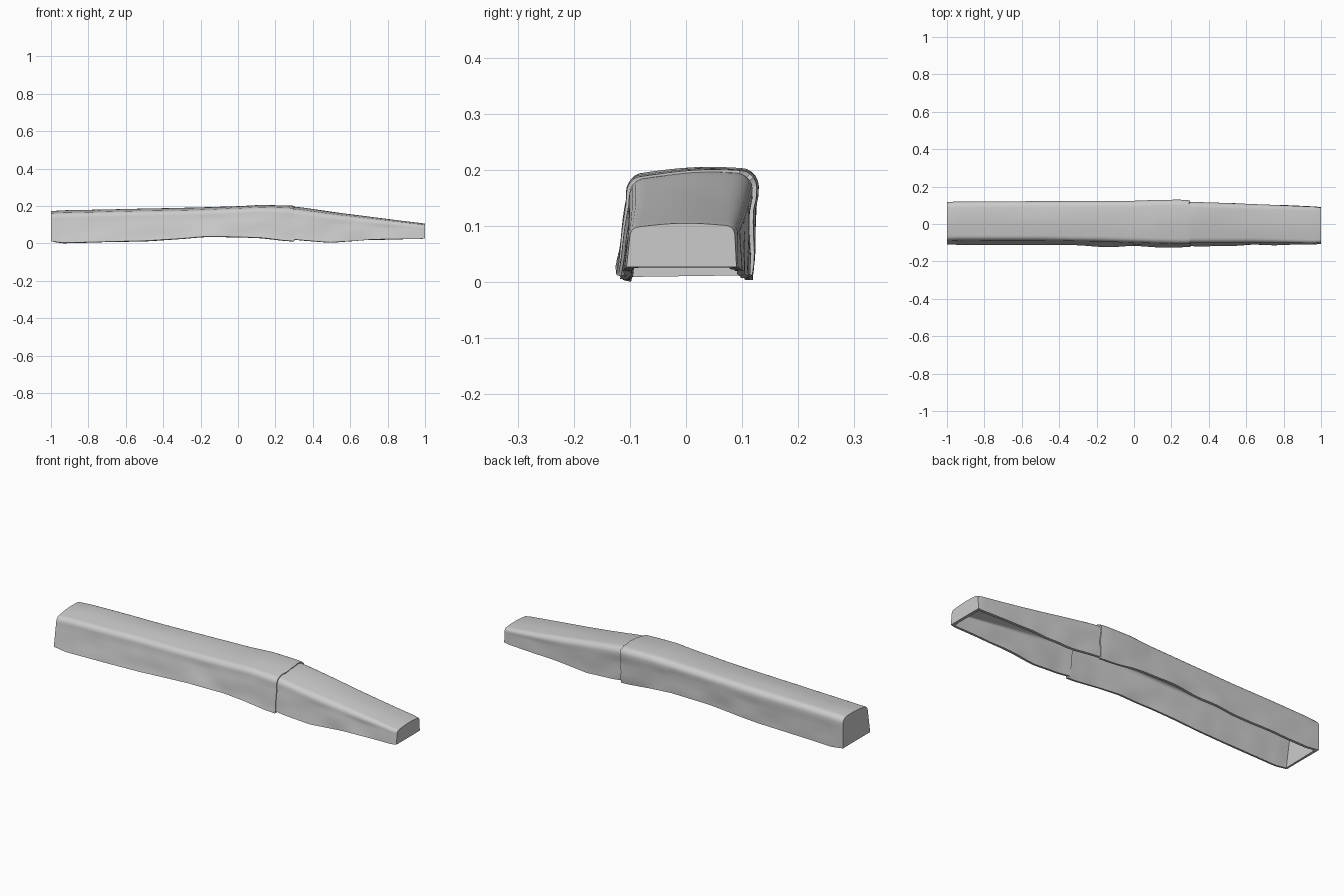
import bpy, bmesh, math
from mathutils import Vector, noise

if "Cube" in bpy.data.objects:
    bpy.data.objects.remove(bpy.data.objects["Cube"])

WALL = 0.014

# Stations along x: x, bottom z, top z, front bottom y, front top y, back top y, back bottom y
BODY = [(-1.0, .012, .174, -.110, -.090, .118, .118),
        (-.93, .003, .178, -.114, -.088, .120, .121),
        (-.50, .014, .187, -.116, -.089, .122, .120),
        (-.20, .034, .193, -.120, -.094, .123, .121),
        (0.0, .037, .200, -.124, -.100, .124, .120),
        (.12, .030, .207, -.127, -.104, .129, .121),
        (.25, .016, .204, -.130, -.107, .130, .120),
        (.305, .012, .202, -.126, -.106, .126, .118)]
NOSE = [(.295, .022, .198, -.121, -.101, .119, .112),
        (.35, .016, .192, -.121, -.102, .117, .114),
        (.50, .006, .171, -.119, -.102, .112, .114),
        (.70, .020, .144, -.115, -.102, .104, .105),
        (.97, .024, .109, -.110, -.103, .092, .094),
        (1.0, .027, .104, -.106, -.100, .087, .090)]


def station(table, x):
    """Smoothly interpolate the section values at x."""
    for a, b in zip(table, table[1:]):
        if x <= b[0]:
            t = max(0, (x - a[0]) / (b[0] - a[0]))
            return [p + (q - p) * t for p, q in zip(a, b)]
    return list(table[-1])


def outline(s):
    """Inverted-U section with rounded shoulders and a slightly tilted top."""
    x, zb, zt, fb, ft, kt, kb = s
    tilt = (zt - zb) * .07
    r = min(.03, (zt - zb) * .22)
    zf, zk = zt - tilt, zt - .003
    pts = []
    for i in range(8):
        t = i / 8
        pts.append((fb + (ft - fb) * t, zb + (zf - r - zb) * t))
    for i in range(6):
        a = math.pi / 2 * i / 5
        pts.append((ft + r - r * math.cos(a), zf - r + r * math.sin(a)))
    for i in range(1, 8):
        t = i / 8
        pts.append((ft + r + (kt - ft - 2 * r) * t,
                    zf + (zk - zf) * t + .005 * math.sin(math.pi * t)))
    for i in range(6):
        a = math.pi / 2 * i / 5
        pts.append((kt - r + r * math.sin(a), zk - r + r * math.cos(a)))
    for i in range(1, 9):
        t = i / 8
        pts.append((kt + (kb - kt) * t, zk - r + (zb - zk + r) * t))
    return pts


def dent(x, y, z, s):
    """Hammered waviness, strongest low on the side walls."""
    low = max(0, 1 - (z - s[1]) / (s[2] - s[1]))
    fade = min(1, (1 - abs(x)) / .08)
    n = noise.noise(Vector((x * 7, y * 9, z * 11)))
    m = noise.noise(Vector((x * 3 + 5, y * 9, 2)))
    side = 1 if y > 0 else -1
    if low > .3:
        y += side * fade * (.007 * n * low - .002)
    z += fade * (.002 * m + .003 * n * low)
    return x, y, max(z, 0)


def shell(name, table, count, cap_start):
    bm = bmesh.new()
    x0, x1 = table[0][0], table[-1][0]
    rows = []
    for i in range(count + 1):
        s = station(table, x0 + (x1 - x0) * i / count)
        row = []
        for j, (y, z) in enumerate(outline(s)):
            x, yy, zz = dent(s[0], y, z, s)
            # ragged edge at the joint
            if (cap_start and i == count) or (not cap_start and i == 0):
                x += .006 * noise.noise(Vector((j * 1.37, 3.1, .5)))
                x += .012 * (y + .1) * -1 - .004
            row.append(bm.verts.new((x, yy, zz)))
        rows.append(row)
    for a, b in zip(rows, rows[1:]):
        for j in range(len(a) - 1):
            bm.faces.new((a[j], b[j], b[j + 1], a[j + 1]))
    # closed end wall
    bm.faces.new(rows[0] if cap_start else rows[-1][::-1])
    me = bpy.data.meshes.new(name)
    bm.to_mesh(me)
    bm.free()
    ob = bpy.data.objects.new(name, me)
    bpy.context.collection.objects.link(ob)
    bpy.ops.object.select_all(action='DESELECT')
    ob.select_set(True)
    bpy.context.view_layer.objects.active = ob
    # sheet thickness, grown inward
    mod = ob.modifiers.new("thickness", 'SOLIDIFY')
    mod.thickness = WALL
    mod.offset = -1
    mod.use_even_offset = True
    bpy.ops.object.modifier_apply(modifier=mod.name)
    bpy.ops.object.shade_smooth_by_angle(angle=math.radians(35))
    return ob


# long hollow cover and its tapered nose
shell("long_cover", BODY, 80, True)
shell("tapered_nose", NOSE, 46, False)
